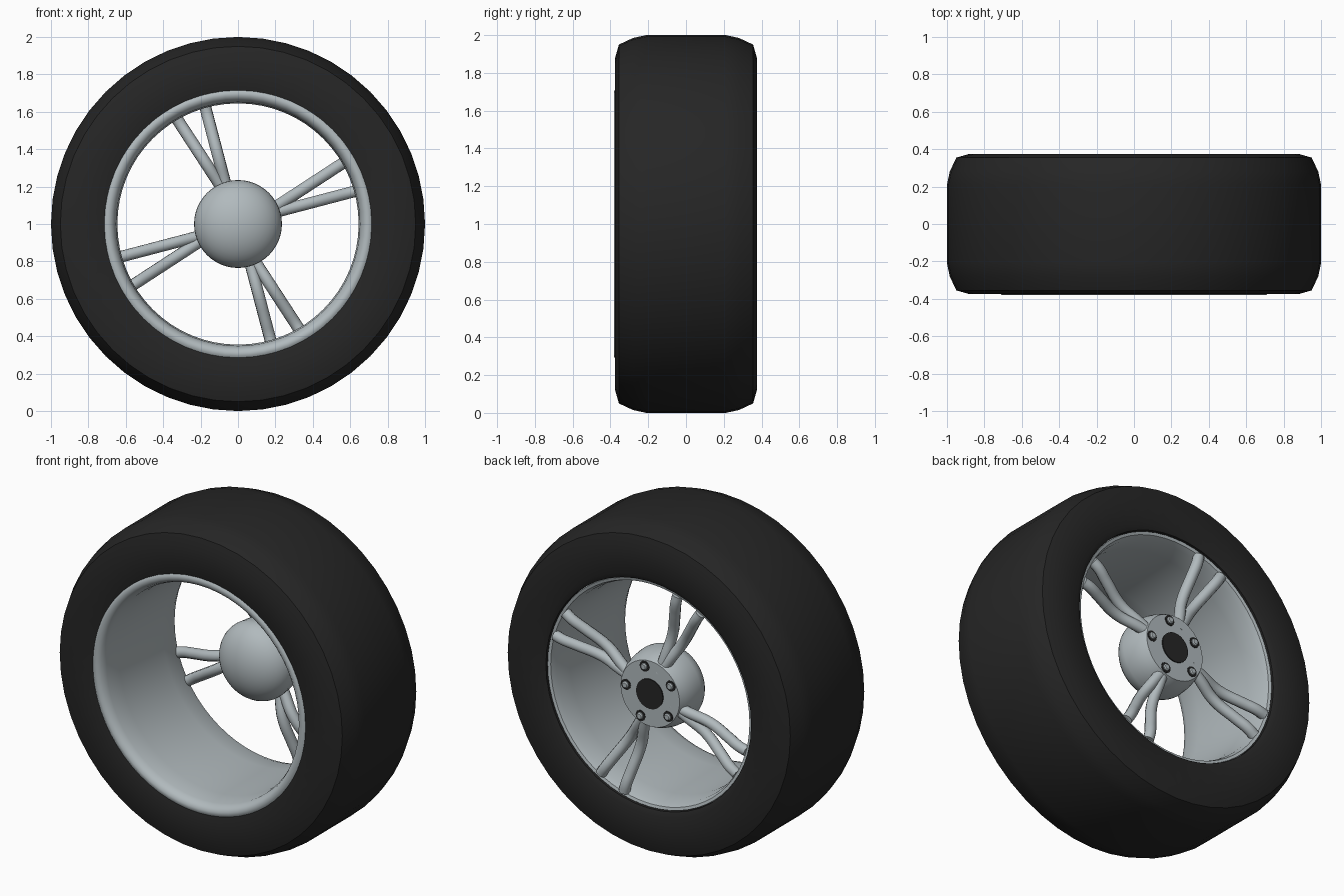
import bpy, bmesh, math
from mathutils import Vector, Matrix

cube = bpy.data.objects.get("Cube")
if cube:
    bpy.data.objects.remove(cube)


def material(name, rgb):
    m = bpy.data.materials.new(name)
    m.use_nodes = True
    m.diffuse_color = (*rgb, 1)
    m.node_tree.nodes["Principled BSDF"].inputs["Base Color"].default_value = (*rgb, 1)
    return m


rubber = material("black_rubber", (0.019, 0.019, 0.019))
alloy = material("silver_alloy", (0.44, 0.49, 0.51))
CENTRE = Vector((0, 0, 1))


def smooth(ob, angle):
    bpy.ops.object.select_all(action="DESELECT")
    ob.select_set(True)
    bpy.context.view_layer.objects.active = ob
    bpy.ops.object.shade_smooth_by_angle(angle=math.radians(angle))


def lathe(name, profile, mat, steps=48, closed=False, at=CENTRE, angle=40):
    """Revolve (radius, y) points around the axle direction."""
    bm = bmesh.new()
    verts = [bm.verts.new((r, y, 0)) for r, y in profile]
    edges = [bm.edges.new(pair) for pair in zip(verts, verts[1:])]
    if closed:
        edges.append(bm.edges.new((verts[-1], verts[0])))
    bmesh.ops.spin(bm, geom=verts + edges, cent=(0, 0, 0), axis=(0, 1, 0),
                   angle=math.tau, steps=steps, use_duplicate=False)
    bmesh.ops.remove_doubles(bm, verts=bm.verts, dist=0.0001)
    bmesh.ops.recalc_face_normals(bm, faces=bm.faces)
    me = bpy.data.meshes.new(name)
    bm.to_mesh(me)
    bm.free()
    ob = bpy.data.objects.new(name, me)
    bpy.context.collection.objects.link(ob)
    ob.location = at
    me.materials.append(mat)
    smooth(ob, angle)
    return ob


def tube(name, points, radius, mat):
    """Round bar along a smooth path."""
    cu = bpy.data.curves.new(name, "CURVE")
    cu.dimensions = "3D"
    cu.bevel_depth = radius
    cu.bevel_resolution = 3
    cu.resolution_u = 5
    cu.use_fill_caps = True
    sp = cu.splines.new("BEZIER")
    sp.bezier_points.add(len(points) - 1)
    for bp, co in zip(sp.bezier_points, points):
        bp.co = co
        bp.handle_left_type = bp.handle_right_type = "AUTO"
    cu.materials.append(mat)
    ob = bpy.data.objects.new(name, cu)
    bpy.context.collection.objects.link(ob)
    bpy.ops.object.select_all(action="DESELECT")
    ob.select_set(True)
    bpy.context.view_layer.objects.active = ob
    bpy.ops.object.convert(target="MESH")
    smooth(bpy.context.object, 50)


# Tyre: half section mirrored across the middle, then revolved
half = [(0.69, 0.36), (0.72, 0.375), (0.88, 0.375), (0.95, 0.355), (0.985, 0.28), (1.0, 0.21)]
section = half + [(r, -y) for r, y in reversed(half)]
lathe("tyre", section, rubber, closed=True)

# Rim barrel with rounded front lip and thin rear edge
lathe("rim", [(0.715, -0.35), (0.718, -0.37), (0.705, -0.38), (0.685, -0.38), (0.665, -0.365),
              (0.652, -0.33), (0.645, -0.22), (0.645, 0.2), (0.655, 0.31), (0.668, 0.345),
              (0.685, 0.35), (0.695, 0.3), (0.695, -0.3)], alloy, steps=64, closed=True)

# Hub: shallow front dome, tapered side and flat rear face
BACK = 0.345
RING = 0.19
dome = [(0.235 * math.sin(i * math.pi / 20), RING - 0.16 * math.cos(i * math.pi / 20))
        for i in range(11)]
lathe("hub", dome + [(0.228, 0.26), (0.215, 0.31), (0.198, BACK), (0, BACK)], alloy)
lathe("axle_cap", [(0, BACK + 0.006), (0.09, BACK + 0.006), (0.09, BACK - 0.01)], rubber, steps=32)

# Five recessed-looking bolts around the rear face
for i in range(5):
    a = math.radians(5 + 72 * i)
    at = CENTRE + 0.162 * Vector((math.cos(a), 0, math.sin(a)))
    lathe(f"bolt_seat_{i + 1}", [(0, BACK + 0.003), (0.032, BACK + 0.003), (0.032, BACK - 0.01)],
          rubber, steps=16, at=at)
    lathe(f"bolt_{i + 1}", [(0, BACK + 0.016), (0.015, BACK + 0.016), (0.021, BACK + 0.01),
                            (0.021, BACK - 0.01)], alloy, steps=12, at=at)

# Four pairs of diverging spokes, dipping forward between hub and rim
bars = [("upper", Vector((0.13, 0, 0.045)), Vector((0.575, 0, 0.335))),
        ("lower", Vector((0.13, 0, 0.045)), Vector((0.645, 0, 0.18)))]
path = [(0, 0.315), (0.2, 0.3), (0.45, 0.28), (0.75, 0.315), (0.9, 0.335), (1, 0.335)]
for k in range(4):
    turn = Matrix.Rotation(-k * math.pi / 2, 4, "Y")
    for side, inner, outer in bars:
        pts = [CENTRE + turn @ (inner.lerp(outer, t) + Vector((0, y, 0))) for t, y in path]
        tube(f"spoke_{k + 1}_{side}", pts, 0.032, alloy)
